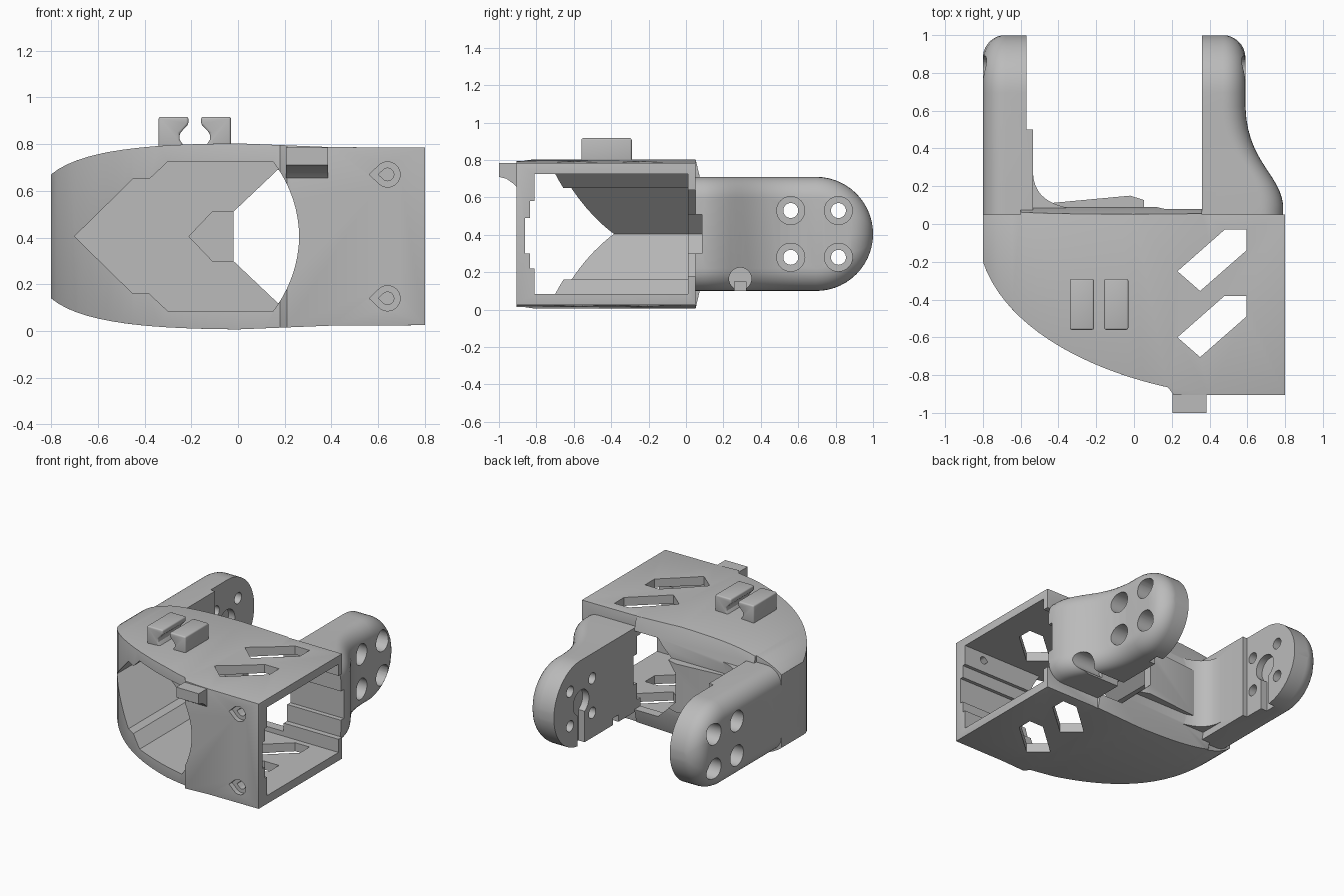
import bpy, bmesh, math
from mathutils import Vector
from mathutils.geometry import interpolate_bezier

cube = bpy.data.objects.get("Cube")
if cube:
    bpy.data.objects.remove(cube)

grey = bpy.data.materials.new("plain grey")
grey.use_nodes = True
grey.diffuse_color = (0.5, 0.5, 0.5, 1)
grey.node_tree.nodes["Principled BSDF"].inputs["Base Color"].default_value = (0.5, 0.5, 0.5, 1)

MID = 0.405          # height of the arm axis
PIVOT = 0.695        # centre of the rounded arm ends


def finish(name, bm):
    bmesh.ops.remove_doubles(bm, verts=bm.verts, dist=1e-5)
    bmesh.ops.recalc_face_normals(bm, faces=bm.faces)
    mesh = bpy.data.meshes.new(name)
    bm.to_mesh(mesh)
    bm.free()
    ob = bpy.data.objects.new(name, mesh)
    bpy.context.collection.objects.link(ob)
    mesh.materials.append(grey)
    return ob


def prism(name, axis, pts, lo, hi):
    """Extrude a flat outline along an axis."""
    place = {"x": lambda a, b, d: (d, a, b), "y": lambda a, b, d: (a, d, b),
             "z": lambda a, b, d: (a, b, d)}[axis]
    bm = bmesh.new()
    ends = [[bm.verts.new(place(a, b, d)) for a, b in pts] for d in (lo, hi)]
    for ring in ends:
        bm.faces.new(ring)
    n = len(pts)
    for i in range(n):
        j = (i + 1) % n
        bm.faces.new((ends[0][i], ends[0][j], ends[1][j], ends[1][i]))
    return finish(name, bm)


def circle(a, b, r, n=32):
    return [(a + r * math.cos(math.tau * i / n), b + r * math.sin(math.tau * i / n)) for i in range(n)]


def rect(a0, b0, a1, b1):
    return [(a0, b0), (a1, b0), (a1, b1), (a0, b1)]


def bezier(a, b, c, d, n=20):
    return [tuple(p) for p in interpolate_bezier(*(Vector(q) for q in (a, b, c, d)), n)]


def mirrored(pts):
    """Close an x/z half outline by reflecting it about the middle height."""
    return pts + [(x, 2 * MID - z) for x, z in reversed(pts) if abs(z - MID) > 1e-4]


def apply(ob, mod):
    bpy.context.view_layer.objects.active = ob
    bpy.ops.object.modifier_apply(modifier=mod.name)


def combine(ob, other, operation):
    mod = ob.modifiers.new("join", "BOOLEAN")
    mod.operation, mod.solver, mod.object = operation, "EXACT", other
    apply(ob, mod)
    bpy.data.objects.remove(other)


def cut(ob, axis, pts, lo, hi):
    combine(ob, prism("cutter", axis, pts, lo, hi), "DIFFERENCE")


def soften(ob, width):
    mod = ob.modifiers.new("soft edges", "BEVEL")
    mod.width, mod.segments, mod.angle_limit = width, 3, math.radians(40)
    apply(ob, mod)


def shade(ob):
    bpy.ops.object.select_all(action="DESELECT")
    ob.select_set(True)
    bpy.context.view_layer.objects.active = ob
    bpy.ops.object.shade_smooth_by_angle(angle=math.radians(30))


def arm(name, inner, side, stations):
    """Loft of D-shaped sections with a round end and a rounded outer edge."""
    big, fillet, steps = 0.305, 0.12, 8
    bm = bmesh.new()
    rings = []
    for y, outer in stations:
        dy = max(0, y - PIVOT)
        limit = math.acos(min(1, max(0, (dy - big + fillet) / fillet)))
        half = [(inner, math.sqrt(big ** 2 - dy ** 2))]
        for i in range(steps + 1):
            a = limit * i / steps
            r = big - fillet + fillet * math.cos(a)
            half.append((outer - side * fillet * (1 - math.sin(a)), math.sqrt(max(0, r * r - dy * dy))))
        section = half + [(x, -z) for x, z in reversed(half)]
        rings.append([bm.verts.new((x, y, MID + z)) for x, z in section])
    n = len(rings[0])
    for lower, upper in zip(rings, rings[1:]):
        for i in range(n):
            j = (i + 1) % n
            bm.faces.new((lower[i], lower[j], upper[j], upper[i]))
    bm.faces.new(rings[0])
    bm.faces.new(rings[-1])
    return finish(name, bm)


# Main shell: plan outline clipped by the front outline
front_curve = bezier((-0.8, -0.2), (-0.68, -0.55), (-0.25, -0.77), (0.18, -0.865))
frame = prism("bracket_frame", "z", front_curve + [
    (0.21, -0.905), (0.8, -0.905), (0.8, 0.05), (-0.8, 0.05)], -0.1, 1)
back_wall = prism("back_wall", "x", [
    (-0.1, 0), (0.05, 0), (0.09, 0.17), (0.09, 0.64), (0.05, 0.81), (-0.1, 0.81)], -0.6, 0.36)
combine(frame, back_wall, "UNION")
crown = bezier((-0.8, 0.67), (-0.66, 0.79), (-0.3, 0.8), (0, 0.803), 16)
crown += [(0.4, 0.787), (0.81, 0.785)]
combine(frame, prism("crown", "y", mirrored(crown), -1, 1), "INTERSECT")
soften(frame, 0.012)

# Corner web and wedge on the back
web = bezier((-0.535, 0.27), (-0.53, 0.16), (-0.46, 0.11), (-0.36, 0.088), 10)
combine(frame, prism("web", "z", web + [(-0.36, 0.03), (-0.6, 0.03), (-0.6, 0.27)], 0.15, 0.66), "UNION")
combine(frame, prism("wedge", "z", [
    (-0.45, 0.04), (0.17, 0.04), (0.17, 0.09), (-0.02, 0.15), (-0.45, 0.11)], 0.23, 0.58), "UNION")

# Arms
tip = [PIVOT + 0.304 * math.sin(math.pi / 2 * i / 14) for i in range(15)]
arm_a = arm("straight_arm", -0.535, -1, [(y, -0.8) for y in [-0.2, 0.2] + tip])
cut(arm_a, "x", rect(0.5, 0, 1.1, 1), -0.57, -0.4)
flare = bezier((0.1, 0.79), (0.27, 0.77), (0.33, 0.6), (0.62, 0.59), 14)
arm_b = arm("flared_arm", 0.36, 1, [(0.03, 0.79)] + flare + [(y, 0.59) for y in tip])
for part in (arm_a, arm_b):
    combine(frame, part, "UNION")

# Inner cavity, front window and back window
nose = [(-0.7, MID), (-0.45, 0.65), (-0.38, 0.65), (-0.3, 0.725)]
cut(frame, "y", mirrored(nose + [(0.9, 0.725)]), -0.81, 0.01)
arc = bezier((0.15, 0.725), (0.215, 0.64), (0.26, 0.53), (0.262, MID), 10)
cut(frame, "y", mirrored(nose + arc), -1.1, -0.7)
cut(frame, "y", mirrored([(-0.02, 0.51), (0.17, 0.69), (0.36, 0.69)]), -0.02, 0.3)

# Rail grooves along the walls
cut(frame, "x", rect(-0.835, 0.22, -0.7, 0.58), 0, 0.9)
cut(frame, "x", rect(-0.86, 0.3, -0.7, 0.49), 0, 0.9)
cut(frame, "x", rect(-0.05, 0.18, 0.05, 0.64), 0.3, 0.9)
cut(frame, "y", mirrored([(-0.21, MID), (-0.11, 0.51), (0.9, 0.51)]), -0.05, 0.085)

# Slanted vents through top and bottom
for dy in (0, -0.35):
    vent = [(0.23, -0.25), (0.48, -0.03), (0.595, -0.03), (0.595, -0.14), (0.35, -0.355)]
    cut(frame, "z", [(x, y + dy) for x, y in vent], -0.2, 1.2)

# Teardrop screw holes in the front wall
for z in (0.14, 0.67):
    for r, depth in ((0.054, -0.87), (0.027, -0.75)):
        drop = [p for p in circle(0.64, z, r) if p[0] > 0.64 - 0.75 * r]
        k = len(drop) // 2 + 1
        drop.insert(k, (0.64 - 1.45 * r, z))
        cut(frame, "y", drop, -1.1, depth)

# Counterbored bolt holes, hub pockets and cable notch in the arms
for y in (0.56, 0.815):
    for z in (0.28, 0.53):
        cut(frame, "x", circle(y, z, 0.04), -1, 1)
        cut(frame, "x", circle(y, z, 0.075), -1, -0.66)
        cut(frame, "x", circle(y, z, 0.075), 0.45, 1)
for lo, hi in ((-0.62, -0.4), (0.2, 0.41)):
    cut(frame, "x", circle(PIVOT - 0.007, MID, 0.09), lo, hi)
    cut(frame, "x", rect(PIVOT - 0.047, 0, PIVOT + 0.033, MID), lo, hi)
cut(frame, "x", circle(0.29, 0.165, 0.06), 0.5, 1)
cut(frame, "x", rect(0.26, 0, 0.32, 0.15), 0.3, 1)
shade(frame)

# Cable clip: two facing hooks on top
for name, s in (("clip_hook_outer", -1), ("clip_hook_inner", 1)):
    hook = [(0.155, 0.78), (0.155, 0.917), (0.027, 0.917), (0.027, 0.885), (0.065, 0.845), (0.065, 0.82), (0.04, 0.78)]
    ob = prism(name, "y", [(-0.185 + s * x, z) for x, z in hook], -0.56, -0.29)
    soften(ob, 0.01)
    shade(ob)

# Front latch tab
tab = prism("front_tab", "x", [(-0.88, 0.785), (-1, 0.785), (-1, 0.71), (-0.96, 0.7),
                               (-0.925, 0.675), (-0.905, 0.655), (-0.88, 0.655)], 0.205, 0.385)
shade(tab)
